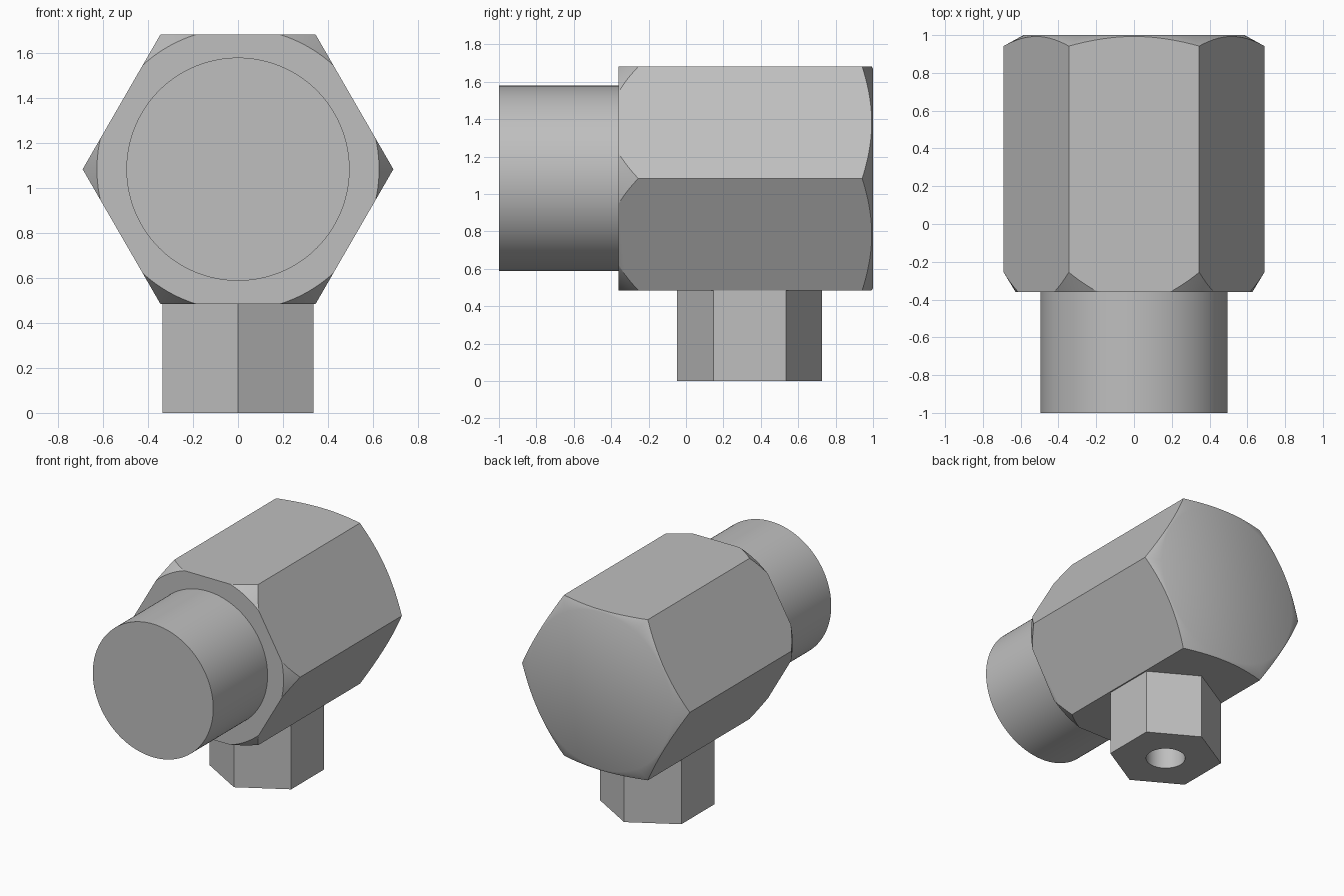
import bpy
import bmesh
from math import cos, pi, radians
from mathutils import Matrix, Vector

cube = bpy.data.objects.get("Cube")
if cube:
    bpy.data.objects.remove(cube, do_unlink=True)

SEGMENTS = 144
AXIS_Z = 1.083          # height of the main axis
APOTHEM = 0.598         # half the width across the body's flats

metal = bpy.data.materials.new("grey metal")
metal.use_nodes = True
GREY = (0.52, 0.52, 0.52, 1)
metal.diffuse_color = GREY
metal.node_tree.nodes["Principled BSDF"].inputs["Base Color"].default_value = GREY


def hex_radius(angle, apothem):
    """Distance from the centre to a hexagon's side; corners at multiples of 60 degrees."""
    return apothem / cos(angle % (pi / 3) - pi / 6)


def loft(name, rings, matrix, dissolve=False):
    """Skin rings given as functions angle -> (radius, height), capping both ends."""
    bm = bmesh.new()
    loops = []
    for ring in rings:
        loop = []
        for i in range(SEGMENTS):
            angle = 2 * pi * i / SEGMENTS
            radius, height = ring(angle)
            spoke = Matrix.Rotation(angle, 3, 'Z') @ Vector((radius, 0, 0))
            loop.append(bm.verts.new(spoke + Vector((0, 0, height))))
        loops.append(loop)
    for low, high in zip(loops, loops[1:]):
        for i in range(SEGMENTS):
            j = (i + 1) % SEGMENTS
            bm.faces.new((low[i], low[j], high[j], high[i]))
    bm.faces.new(loops[0][::-1])
    bm.faces.new(loops[-1])
    bmesh.ops.remove_doubles(bm, verts=bm.verts[:], dist=1e-5)
    if dissolve:
        bmesh.ops.dissolve_limit(bm, angle_limit=radians(0.5),
                                 verts=bm.verts[:], edges=bm.edges[:])
    bmesh.ops.recalc_face_normals(bm, faces=bm.faces[:])
    bm.transform(matrix)

    mesh = bpy.data.meshes.new(name)
    bm.to_mesh(mesh)
    bm.free()
    mesh.materials.append(metal)
    obj = bpy.data.objects.new(name, mesh)
    bpy.context.collection.objects.link(obj)
    bpy.ops.object.select_all(action='DESELECT')
    obj.select_set(True)
    bpy.context.view_layer.objects.active = obj
    bpy.ops.object.shade_smooth_by_angle(angle=radians(30))
    return obj


def chamfer(end, rim, slope):
    """Cap ring and shoulder ring of a conical chamfer turned on the hexagon."""
    def cap(angle):
        return min(rim, hex_radius(angle, APOTHEM)), end

    def shoulder(angle):
        radius = hex_radius(angle, APOTHEM)
        return radius, end + slope * max(0, radius - rim)
    return cap, shoulder


along_y = Matrix.Translation((0, 0, AXIS_Z)) @ Matrix.Rotation(-pi / 2, 4, 'X')

# Hexagonal body, steep chamfer in front and shallow chamfer behind
front_cap, front_shoulder = chamfer(-0.36, 0.627, 1.65)
back_cap, back_shoulder = chamfer(1.0, 0.585, -0.55)
loft("hex_body", [front_cap, front_shoulder, back_shoulder, back_cap],
     along_y, dissolve=True)

# Round spigot in front
loft("front_spigot", [lambda a: (0.496, -1.0), lambda a: (0.496, -0.36)], along_y)

# Hexagonal stem below with a blind round bore
STEM_APOTHEM, STEM_TOP, BORE = 0.336, 0.485, 0.135
loft("lower_stem", [
    lambda a: (hex_radius(a, STEM_APOTHEM), STEM_TOP),
    lambda a: (hex_radius(a, STEM_APOTHEM), 0),
    lambda a: (BORE, 0),
    lambda a: (BORE, STEM_TOP - 0.02),
], Matrix.Translation((0, 0.34, 0)) @ Matrix.Rotation(pi / 2, 4, 'Z'))
